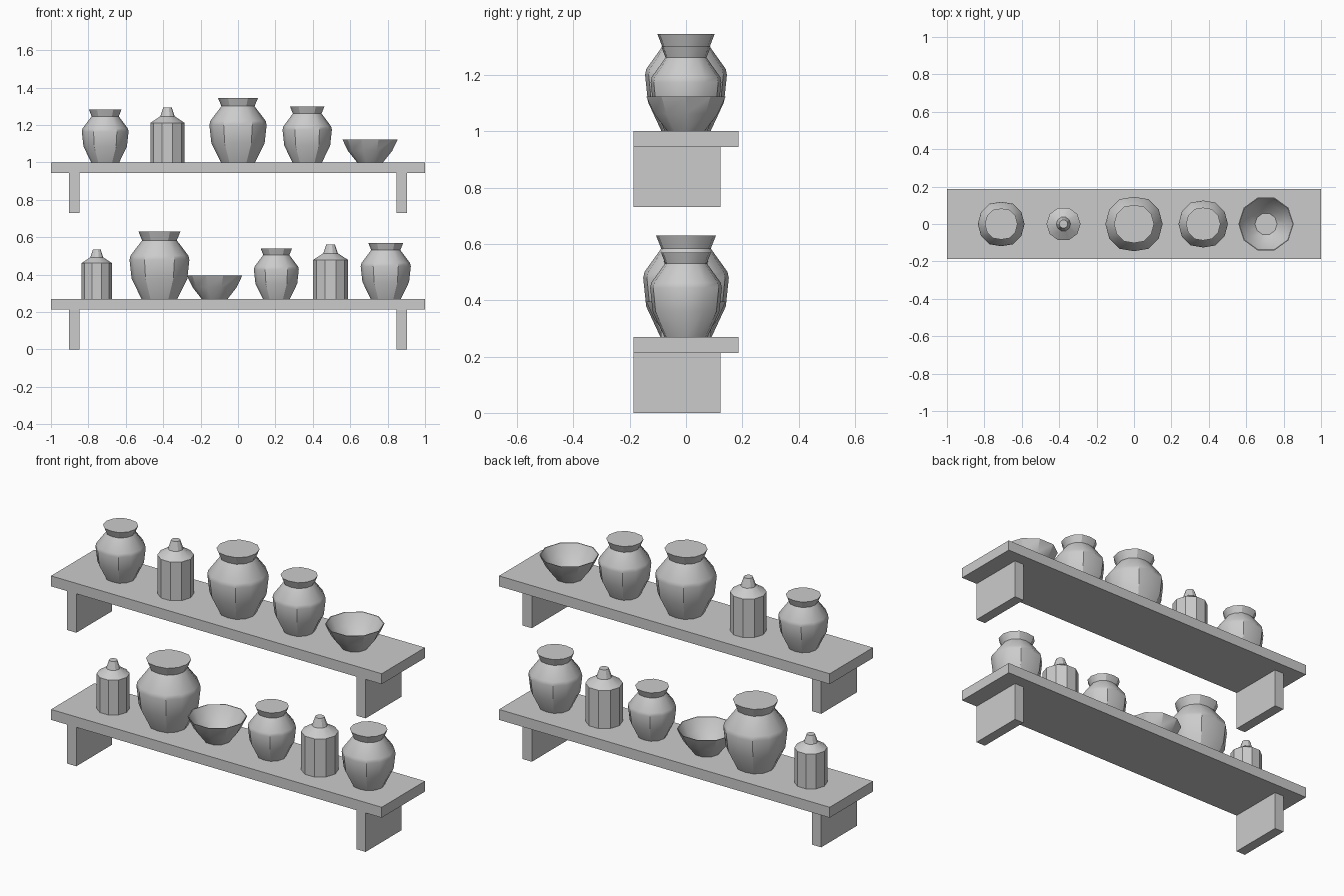
import bpy, bmesh, math

if "Cube" in bpy.data.objects:
    bpy.data.objects.remove(bpy.data.objects["Cube"], do_unlink=True)

grey = bpy.data.materials.new("clay_grey")
grey.use_nodes = True
grey.diffuse_color = (0.6, 0.6, 0.6, 1)
grey.node_tree.nodes["Principled BSDF"].inputs["Base Color"].default_value = (0.6, 0.6, 0.6, 1)


def finish(name, bm, smooth=None):
    """Turn a bmesh into a named object with the shared material."""
    bmesh.ops.recalc_face_normals(bm, faces=bm.faces)
    mesh = bpy.data.meshes.new(name)
    bm.to_mesh(mesh)
    bm.free()
    mesh.materials.append(grey)
    obj = bpy.data.objects.new(name, mesh)
    bpy.context.collection.objects.link(obj)
    if smooth:
        bpy.ops.object.select_all(action="DESELECT")
        obj.select_set(True)
        bpy.context.view_layer.objects.active = obj
        bpy.ops.object.shade_smooth_by_angle(angle=math.radians(smooth))
    return obj


def box(name, low, high):
    bm = bmesh.new()
    bmesh.ops.create_cube(bm, size=1)
    for v in bm.verts:
        v.co = [a + (b - a) * (c + 0.5) for a, b, c in zip(low, high, v.co)]
    return finish(name, bm)


def lathe(name, profile, x, z, radius, height, sides, flatten=1.0):
    """Spin a unit profile; flatten pulls in the front and back corners."""
    bm = bmesh.new()
    rings = []
    for r, h in profile:
        ring = []
        for i in range(sides):
            a = math.tau * i / sides
            r_y = flatten if abs(math.cos(a)) < 0.01 else 1
            ring.append(bm.verts.new((x + radius * r * math.cos(a),
                                      radius * r * r_y * math.sin(a),
                                      z + height * h)))
        rings.append(ring)
    for low, high in zip(rings, rings[1:]):
        for i in range(sides):
            j = (i + 1) % sides
            bm.faces.new((low[i], low[j], high[j], high[i]))
    bm.faces.new(rings[0])
    bm.faces.new(rings[-1])
    return finish(name, bm, 32)


POT = [(0.6, 0), (0.93, 0.3), (1, 0.58), (0.97, 0.64), (0.58, 0.87), (0.7, 1)]
BOTTLE = [(1, 0), (1, 0.72), (0.42, 0.84), (0.25, 1)]
BOWL = [(0.47, 0), (0.8, 0.5), (1, 1), (0.97, 1), (0.75, 0.52), (0.4, 0.12)]
SHAPES = {"pot": (POT, 12, 0.95), "bottle": (BOTTLE, 10, 1), "bowl": (BOWL, 10, 1)}

# Vessels on each shelf: kind, x, radius, height
LOWER = [("bottle", -0.755, 0.082, 0.265), ("pot", -0.42, 0.16, 0.36),
         ("bowl", -0.125, 0.148, 0.125), ("pot", 0.205, 0.12, 0.27),
         ("bottle", 0.495, 0.093, 0.29), ("pot", 0.79, 0.134, 0.3)]
UPPER = [("pot", -0.71, 0.125, 0.283), ("bottle", -0.377, 0.091, 0.293),
         ("pot", 0, 0.153, 0.345), ("pot", 0.37, 0.132, 0.3),
         ("bowl", 0.706, 0.148, 0.123)]

for level, top, vessels in (("lower", 0.27, LOWER), ("upper", 1.0, UPPER)):
    # Board and its two brackets
    box(level + "_shelf", (-1, -0.187, top - 0.057), (1, 0.187, top))
    for side, x in (("right", -0.875), ("left", 0.875)):
        box(f"{level}_{side}_bracket", (x - 0.028, -0.187, top - 0.27),
            (x + 0.028, 0.122, top - 0.057))
    # Pottery
    for n, (kind, x, radius, height) in enumerate(vessels, 1):
        profile, sides, flatten = SHAPES[kind]
        lathe(f"{level}_{kind}_{n}", profile, x, top, radius, height, sides, flatten)
